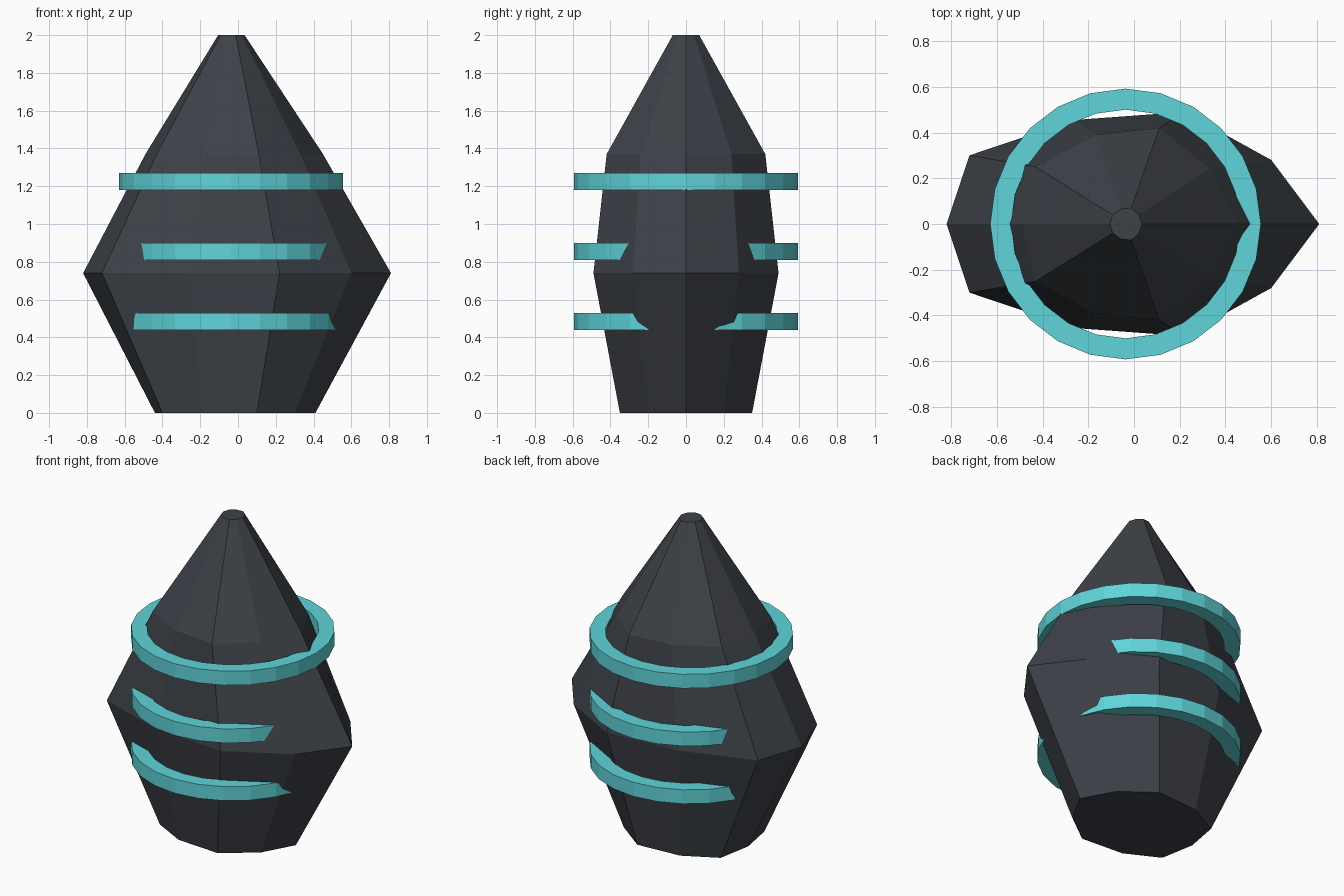
import bpy, bmesh, math

default = bpy.data.objects.get("Cube")
if default:
    bpy.data.objects.remove(default, do_unlink=True)


def material(name, rgb):
    mat = bpy.data.materials.new(name)
    mat.use_nodes = True
    mat.diffuse_color = (*rgb, 1)
    bsdf = next(n for n in mat.node_tree.nodes if n.type == 'BSDF_PRINCIPLED')
    bsdf.inputs["Base Color"].default_value = (*rgb, 1)
    return mat


def finish(bm, name, mat):
    bmesh.ops.recalc_face_normals(bm, faces=bm.faces)
    mesh = bpy.data.meshes.new(name)
    bm.to_mesh(mesh)
    bm.free()
    mesh.materials.append(mat)
    obj = bpy.data.objects.new(name, mesh)
    bpy.context.scene.collection.objects.link(obj)
    return obj


def bridge(bm, lower, upper):
    n = len(lower)
    for i in range(n):
        j = (i + 1) % n
        bm.faces.new((lower[i], lower[j], upper[j], upper[i]))


stone = material("dark slate", (0.047, 0.053, 0.064))
glow = material("turquoise", (0.115, 0.66, 0.69))

# Faceted body: half outlines from the +x tip to the -x tip, mirrored in y
sections = [
    (0.0, [(0.41, 0), (0.30, 0.20), (0.10, 0.35), (-0.19, 0.33), (-0.40, 0.22), (-0.44, 0)]),
    (0.74, [(0.81, 0), (0.60, 0.28), (0.22, 0.49), (-0.26, 0.455), (-0.72, 0.30), (-0.82, 0)]),
    (1.37, [(0.45, 0), (0.33, 0.24), (0.11, 0.42), (-0.17, 0.39), (-0.43, 0.25), (-0.49, 0)]),
    (2.0, [(0.035, 0), (0.02, 0.042), (-0.012, 0.07), (-0.057, 0.066), (-0.093, 0.04), (-0.105, 0)]),
]
bm = bmesh.new()
loops = []
for z, half in sections:
    outline = half + [(x, -y) for x, y in half[-2:0:-1]]
    loops.append([bm.verts.new((x, y, z)) for x, y in outline])
for lower, upper in zip(loops, loops[1:]):
    bridge(bm, lower, upper)
bm.faces.new(loops[0])
bm.faces.new(loops[-1])
finish(bm, "crystal_body", stone)

# Three flat bands around the body, partly sunk into it
SIDES = 24


def band(name, z):
    bm = bmesh.new()
    rings = []
    for radius, height in ((0.50, 0), (0.592, 0), (0.592, 0.09), (0.50, 0.09)):
        rings.append([bm.verts.new((-0.037 + radius * math.cos(math.tau * i / SIDES),
                                    radius * math.sin(math.tau * i / SIDES),
                                    z + height)) for i in range(SIDES)])
    for k in range(4):
        bridge(bm, rings[k], rings[(k + 1) % 4])
    finish(bm, name, glow)


for name, z in (("lower_band", 0.44), ("middle_band", 0.81), ("upper_band", 1.18)):
    band(name, z)
